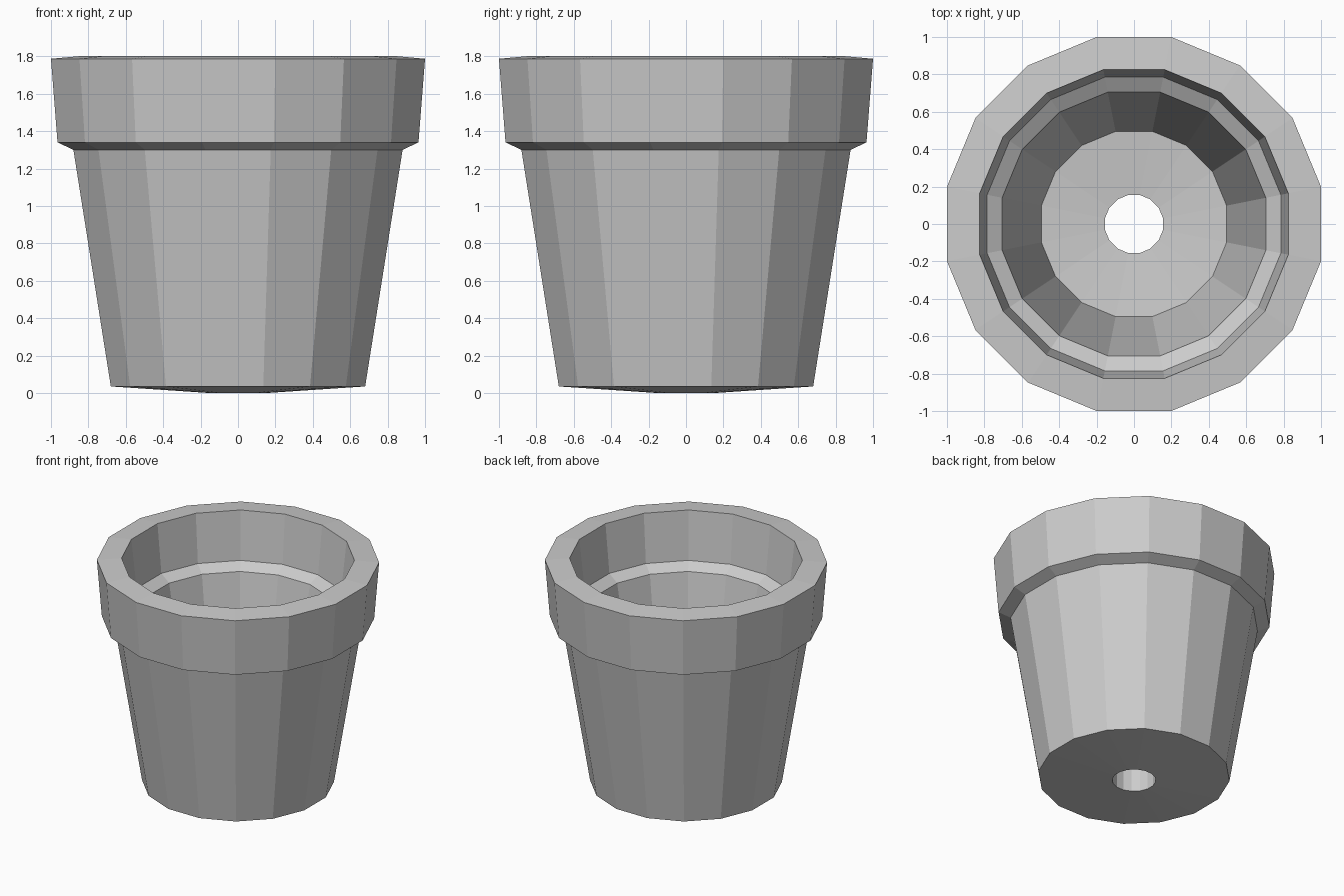
import bpy
import bmesh
from math import cos, sin, pi

cube = bpy.data.objects.get("Cube")
if cube:
    bpy.data.objects.remove(cube, do_unlink=True)

SIDES = 16


def make_material(name, rgb):
    mat = bpy.data.materials.new(name)
    mat.use_nodes = True
    color = (*rgb, 1)
    mat.diffuse_color = color
    mat.node_tree.nodes["Principled BSDF"].inputs["Base Color"].default_value = color
    return mat


def revolve(name, profile, mat):
    """Sweep a closed (flat radius, height) profile around z with flat facets."""
    bm = bmesh.new()
    rings = []
    for radius, z in profile:
        corner = radius / cos(pi / SIDES)
        angles = [(i + 0.5) * 2 * pi / SIDES for i in range(SIDES)]
        rings.append([bm.verts.new((corner * cos(a), corner * sin(a), z)) for a in angles])
    for ring, following in zip(rings, rings[1:] + rings[:1]):
        for i in range(SIDES):
            j = (i + 1) % SIDES
            bm.faces.new((ring[i], ring[j], following[j], following[i]))
    bmesh.ops.recalc_face_normals(bm, faces=bm.faces)
    mesh = bpy.data.meshes.new(name)
    bm.to_mesh(mesh)
    bm.free()
    mesh.materials.append(mat)
    obj = bpy.data.objects.new(name, mesh)
    bpy.context.collection.objects.link(obj)
    return obj


grey = make_material("plain grey", (0.6, 0.6, 0.6))

# Outside: drain hole, base, tapered wall, collar
outside = [(0.155, 0.0), (0.68, 0.035), (0.88, 1.30), (0.965, 1.34), (1.0, 1.787)]
# Inside: rim, ledge, tapered wall, floor
inside = [(0.825, 1.803), (0.785, 1.42), (0.705, 1.37), (0.495, 0.21), (0.155, 0.18)]

revolve("flower_pot", outside + inside, grey)
